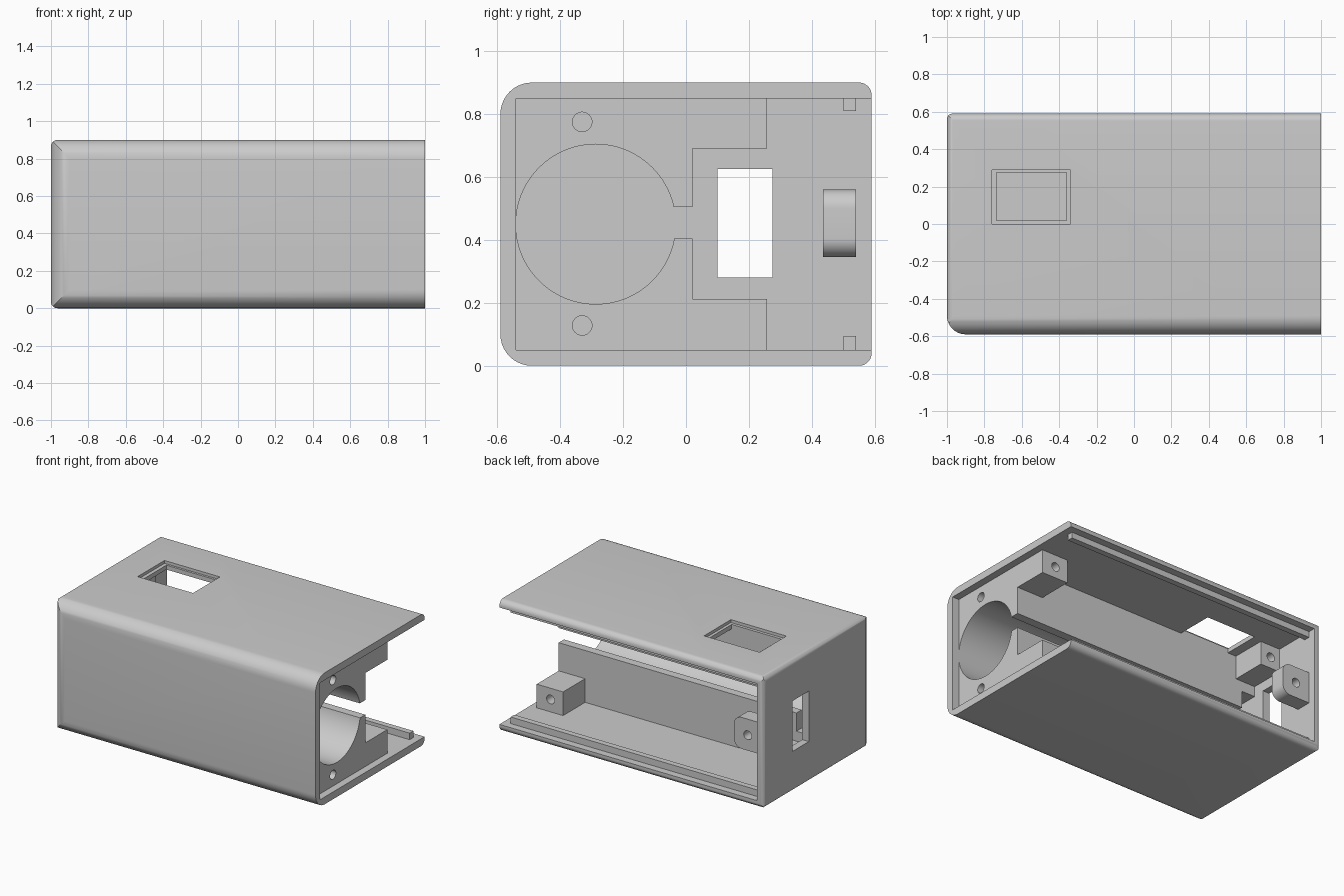
import bpy, bmesh, math
from mathutils import Vector

cube = bpy.data.objects.get("Cube")
if cube:
    bpy.data.objects.remove(cube, do_unlink=True)

grey = bpy.data.materials.new("plain grey")
grey.use_nodes = True
colour = (0.6, 0.6, 0.6, 1)
grey.diffuse_color = colour
grey.node_tree.nodes["Principled BSDF"].inputs["Base Color"].default_value = colour


def rounded(u0, u1, v0, v1, radii, steps=10):
    """Rectangle outline; radii run lower-left, lower-right, upper-right, upper-left."""
    corners = [(u0, v0, 1, 1), (u1, v0, -1, 1), (u1, v1, -1, -1), (u0, v1, 1, -1)]
    points = []
    for i, ((u, v, su, sv), r) in enumerate(zip(corners, radii)):
        if r == 0:
            points.append((u, v))
            continue
        for k in range(steps + 1):
            a = math.pi * (1 + i / 2) + math.pi / 2 * k / steps
            points.append((u + su * r + r * math.cos(a), v + sv * r + r * math.sin(a)))
    return points


def circle(u, v, r, n=32):
    return [(u + r * math.cos(math.tau * k / n), v + r * math.sin(math.tau * k / n))
            for k in range(n)]


def prism(name, outline, axis, lo, hi):
    """Extrude a flat outline along an axis (outline in the other two axes, in order)."""
    def place(u, v, w):
        c = [u, v]
        c.insert("xyz".index(axis), w)
        return Vector(c)
    bm = bmesh.new()
    face = bm.faces.new([bm.verts.new(place(u, v, lo)) for u, v in outline])
    new = bmesh.ops.extrude_face_region(bm, geom=[face])["geom"]
    shift = place(0, 0, hi - lo)
    bmesh.ops.translate(bm, verts=[g for g in new if isinstance(g, bmesh.types.BMVert)],
                        vec=shift)
    bmesh.ops.recalc_face_normals(bm, faces=bm.faces)
    mesh = bpy.data.meshes.new(name)
    bm.to_mesh(mesh)
    bm.free()
    mesh.materials.append(grey)
    obj = bpy.data.objects.new(name, mesh)
    bpy.context.collection.objects.link(obj)
    return obj


def box(name, x0, x1, y0, y1, z0, z1):
    return prism(name, [(x0, y0), (x1, y0), (x1, y1), (x0, y1)], "z", z0, z1)


def combine(obj, other, operation="DIFFERENCE"):
    mod = obj.modifiers.new("cut", "BOOLEAN")
    mod.operation, mod.solver, mod.object = operation, "EXACT", other
    bpy.context.view_layer.objects.active = obj
    bpy.ops.object.modifier_apply(modifier=mod.name)
    bpy.data.objects.remove(other, do_unlink=True)


def smooth(obj):
    bpy.ops.object.select_all(action="DESELECT")
    obj.select_set(True)
    bpy.context.view_layer.objects.active = obj
    bpy.ops.object.shade_smooth_by_angle(angle=math.radians(30))


H, MID, W = 0.9, 0.45, 0.59      # height, mid height, half width

# Outer shell: long body rounded at the closed end too
shell = prism("shell", rounded(-W, W, 0, H, (.1, .04, .04, .1)), "x", -1, 1)
combine(shell, prism("plan", rounded(-1, 1.1, -W, W, (.1, 0, 0, .03)), "z", -.1, 1), "INTERSECT")
combine(shell, prism("side", rounded(-1, 1.1, 0, H, (.035, 0, 0, .035)), "y", -1, 1), "INTERSECT")
combine(shell, box("cavity", -.95, 1.1, -.54, .7, .05, .85))
# Stepped window in the roof and slot in the closed end
combine(shell, box("window_recess", -.76, -.34, 0, .29, .88, 1))
combine(shell, box("window_hole", -.735, -.36, .02, .275, .8, 1))
combine(shell, box("end_slot", -1.1, -.9, .1, .275, .28, .625))
smooth(shell)

# Cradle with a long bore, open at the back through a narrow slot
cradle = box("cradle", -.97, .95, -.56, .02, .03, .87)
combine(cradle, prism("bore", circle(-.287, MID, .254, 96), "x", -1.1, 1.1))
combine(cradle, box("bore_slot", -1.1, 1.1, -.2, .1, .405, .505))
combine(cradle, box("wire_notch", -.96, -.85, -.2, .1, .28, .62))
for z in (.128, .775):
    combine(cradle, prism("end_screw_hole", circle(-.33, z, .031), "x", .75, 1.1))
smooth(cradle)

# Screw blocks at both ends, below and above, and the rails along the back opening
for level, z0, z1, hole_z in (("lower", .03, .212, .135), ("upper", .69, .87, .768)):
    for end, x0, x1, hole_x in (("open", .75, .95, .845), ("closed", -.97, -.8, -.88)):
        block = box(f"{level}_{end}_end_block", x0, x1, 0, .258, z0, z1)
        combine(block, prism("hole", circle(hole_x, hole_z, .03), "y", .06, .5))
        smooth(block)
box("lower_rail", -.97, .95, .5, .54, .03, .095)
box("upper_rail", -.97, .95, .5, .54, .81, .87)

# Rounded lug on the closed end, with a screw hole
lug = prism("end_lug", rounded(-.97, -.74, .345, .56, (0, .06, .06, 0)), "y", .435, .54)
combine(lug, prism("hole", circle(-.845, MID, .03), "y", .3, .7))
smooth(lug)
